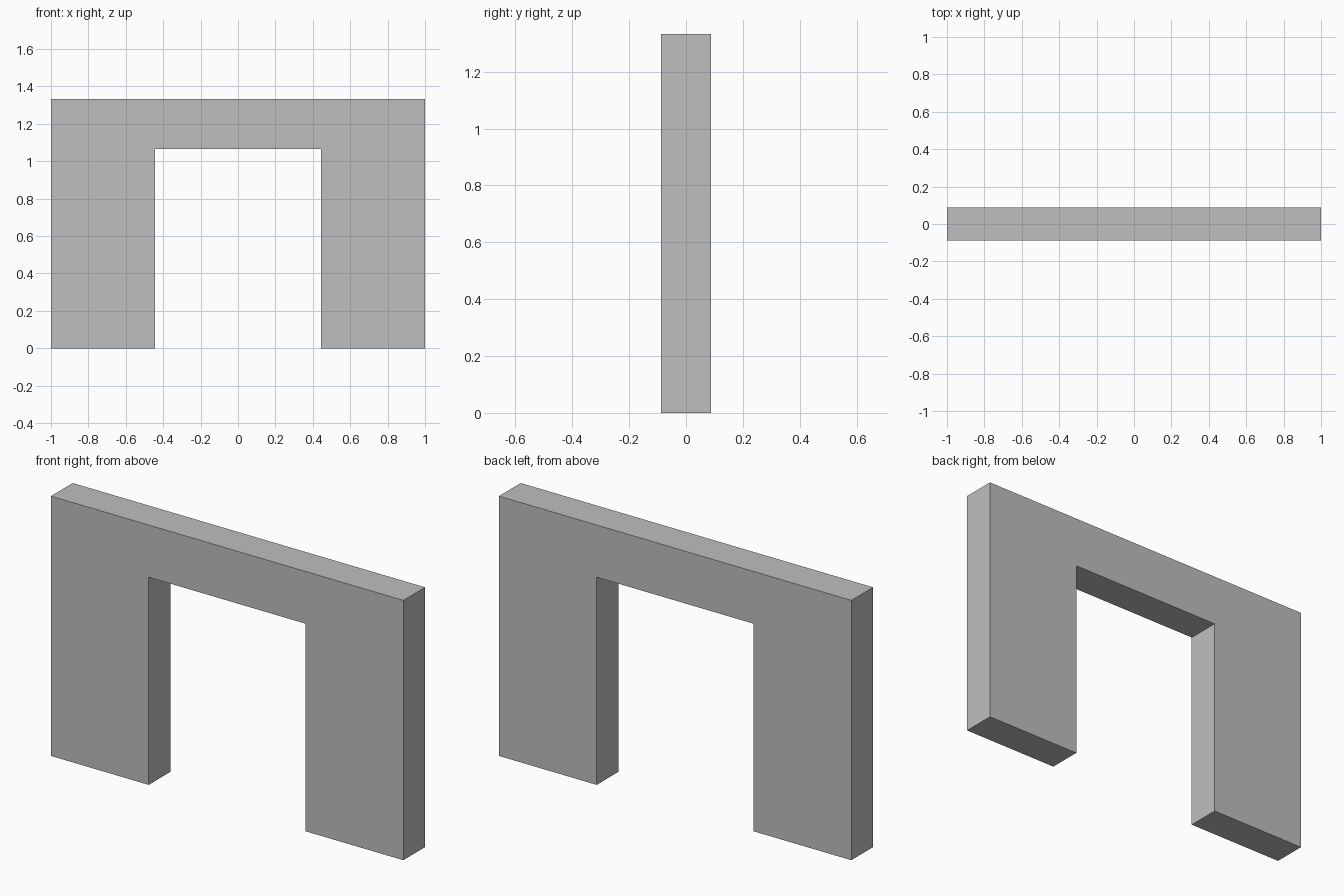
import bpy
import bmesh

cube = bpy.data.objects.get("Cube")
if cube:
    bpy.data.objects.remove(cube, do_unlink=True)

WIDTH, HEIGHT, DEPTH = 2.0, 1.333, 0.176
OPEN_WIDTH, OPEN_HEIGHT = 0.89, 1.065

# Plain grey surface
grey = bpy.data.materials.new("light_grey")
grey.use_nodes = True
colour = (0.52, 0.52, 0.52, 1.0)
grey.diffuse_color = colour
grey.node_tree.nodes["Principled BSDF"].inputs["Base Color"].default_value = colour

# Wall outline with a doorway, mirrored about the centre
half = [(OPEN_WIDTH / 2, OPEN_HEIGHT), (OPEN_WIDTH / 2, 0),
        (WIDTH / 2, 0), (WIDTH / 2, HEIGHT)]
outline = half + [(-x, z) for x, z in reversed(half)]

# Extrude the outline through the wall thickness
bm = bmesh.new()
front = bm.faces.new([bm.verts.new((x, -DEPTH / 2, z)) for x, z in outline])
result = bmesh.ops.extrude_face_region(bm, geom=[front], use_keep_orig=True)
back_verts = [v for v in result["geom"] if isinstance(v, bmesh.types.BMVert)]
bmesh.ops.translate(bm, verts=back_verts, vec=(0, DEPTH, 0))
bmesh.ops.recalc_face_normals(bm, faces=bm.faces)

mesh = bpy.data.meshes.new("doorway_wall")
bm.to_mesh(mesh)
bm.free()
mesh.materials.append(grey)
wall = bpy.data.objects.new("doorway_wall", mesh)
bpy.context.collection.objects.link(wall)
